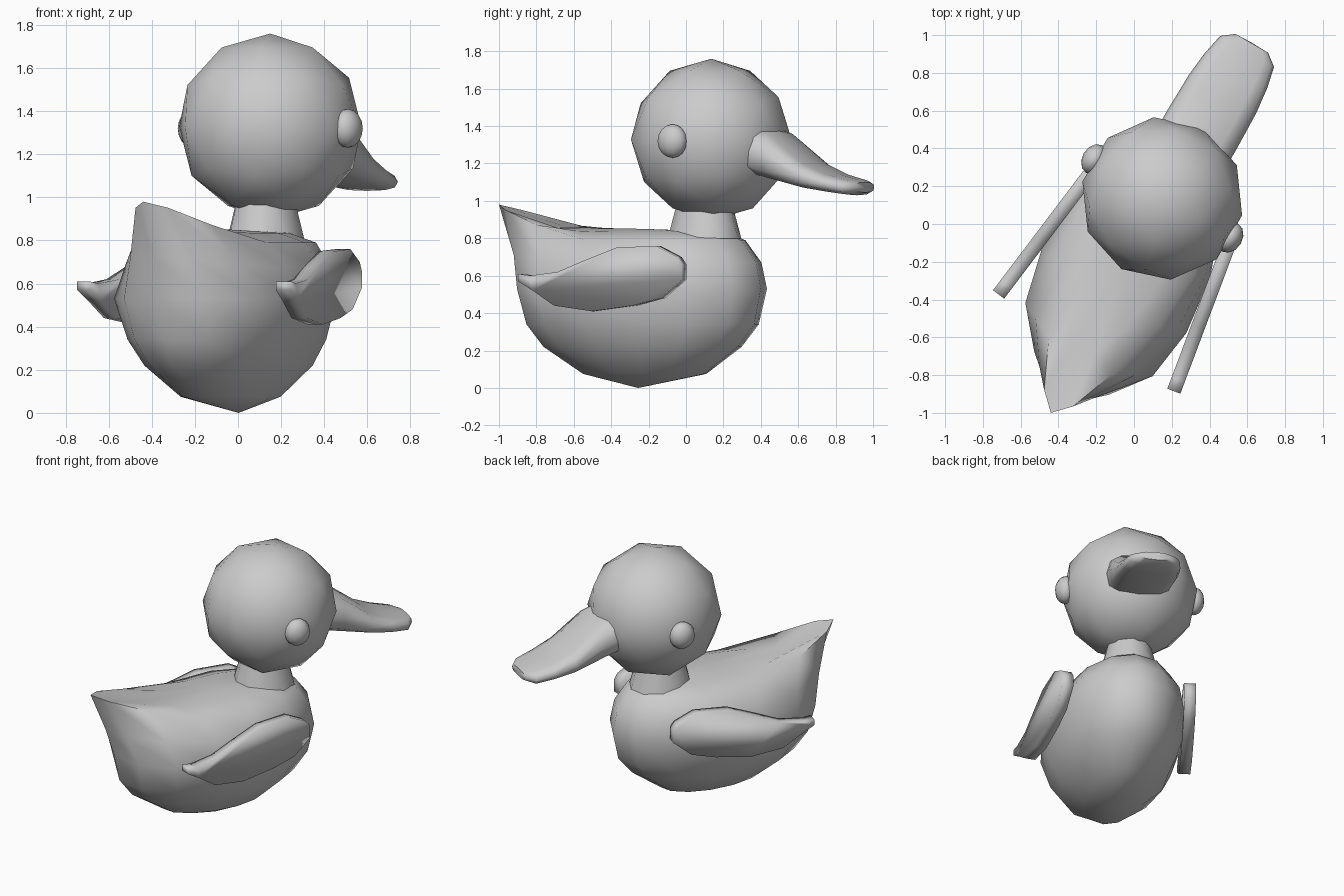
import bpy, bmesh, math
from mathutils import Matrix, Vector

if "Cube" in bpy.data.objects:
    bpy.data.objects.remove(bpy.data.objects["Cube"])

# Built facing +y about the line x = AXIS, then turned 30 degrees clockwise
TURN = Matrix.Rotation(math.radians(-30), 4, 'Z')
AXIS = 0.062


def finish(name, bm, turn=True, angle=60):
    bmesh.ops.recalc_face_normals(bm, faces=bm.faces)
    if turn:
        bm.transform(TURN)
    mesh = bpy.data.meshes.new(name)
    bm.to_mesh(mesh)
    bm.free()
    ob = bpy.data.objects.new(name, mesh)
    bpy.context.collection.objects.link(ob)
    bpy.ops.object.select_all(action='DESELECT')
    ob.select_set(True)
    bpy.context.view_layer.objects.active = ob
    bpy.ops.object.shade_smooth_by_angle(angle=math.radians(angle))
    return ob


def loft(name, rings, start, end, angle=60):
    """Skin rings of points, closing each end with a fan to a point."""
    bm = bmesh.new()
    loops = [[bm.verts.new(p) for p in r] for r in rings]
    n = len(loops[0])
    for a, b in zip(loops, loops[1:]):
        for i in range(n):
            j = (i + 1) % n
            bm.faces.new((a[i], a[j], b[j], b[i]))
    for loop, tip in ((loops[0], start), (loops[-1], end)):
        v = bm.verts.new(tip)
        for i in range(n):
            bm.faces.new((loop[i], loop[(i + 1) % n], v))
    return finish(name, bm, angle=angle)


# Body: horizontal rings (z, front, back, half width, back taper, tail lift)
def body_ring(z, front, back, w, taper, lift, mid=-0.2, n=14):
    pts = []
    for i in range(n):
        t = math.tau * i / n
        c, s = math.cos(t), math.sin(t)
        y = mid + c * ((front - mid) if c > 0 else (mid - back))
        x = w * s * (1 - taper * max(0, -c))
        up = lift * max(0, (-0.5 - y) / 0.586)
        pts.append((0.07 - 0.045 * y + x, y, z + up))
    return pts


body = [(0.075, 0.15, -0.57, 0.19, 0, 0),
        (0.22, 0.35, -0.79, 0.325, -0.1, 0),
        (0.34, 0.45, -0.88, 0.375, -0.2, 0),
        (0.53, 0.49, -0.92, 0.43, -0.25, 0),
        (0.67, 0.46, -0.98, 0.405, 0.05, 0.06),
        (0.79, 0.37, -1.086, 0.34, 0.45, 0.19),
        (0.835, 0.26, -0.75, 0.2, 0.3, 0.06)]
loft("body", [body_ring(*b) for b in body], (0.13, -0.22, 0), (0.08, -0.2, 0.85))

# Neck
bm = bmesh.new()
bmesh.ops.create_cone(bm, cap_ends=True, segments=10, radius1=0.205, radius2=0.15,
                      depth=0.2, matrix=Matrix.Translation((AXIS, 0.15, 0.9))
                      @ Matrix.Diagonal((0.88, 1, 1, 1)))
finish("neck", bm)

# Head
bm = bmesh.new()
bmesh.ops.create_icosphere(bm, subdivisions=2, radius=0.432,
                           matrix=Matrix.Translation((AXIS, 0.192, 1.328)))
finish("head", bm)

# Eyes
for side, label in ((1, "right"), (-1, "left")):
    bm = bmesh.new()
    bmesh.ops.create_uvsphere(
        bm, u_segments=12, v_segments=8, radius=1,
        matrix=Matrix.Translation((AXIS + side * 0.415, 0.192, 1.32))
        @ Matrix.Diagonal((0.065, 0.085, 0.09, 1)))
    finish(label + "_eye", bm)


# Bill: upright rings with squarish corners (y, bottom z, top z, half width)
def bill_ring(y, lo, hi, w, n=12):
    def soft(v):
        return math.copysign(abs(v) ** 0.7, v)
    return [(AXIS + w * soft(math.cos(math.tau * i / n)), y,
             (lo + hi) / 2 + (hi - lo) / 2 * soft(math.sin(math.tau * i / n)))
            for i in range(n)]


bill = [(0.50, 1.14, 1.41, 0.21), (0.62, 1.11, 1.37, 0.21),
        (0.83, 1.065, 1.205, 0.205), (0.97, 1.045, 1.145, 0.19),
        (1.09, 1.03, 1.115, 0.165), (1.14, 1.045, 1.10, 0.10)]
loft("bill", [bill_ring(*b) for b in bill], (AXIS, 0.5, 1.27), (AXIS, 1.143, 1.07))

# Wings: slab cut to a side outline (fraction along the wing, z)
OUTLINE = [(0, 0.61), (0.07, 0.60), (0.24, 0.62), (0.40, 0.68), (0.60, 0.75),
           (0.84, 0.76), (0.97, 0.70), (1, 0.66), (1, 0.58), (0.87, 0.48),
           (0.70, 0.44), (0.45, 0.41), (0.22, 0.44), (0.09, 0.52), (0, 0.57)]


def wing(name, back, front, thick=0.074):
    back, front = Vector((*back, 0)), Vector((*front, 0))
    side = (front - back).normalized().cross(Vector((0, 0, 1))) * thick
    bm = bmesh.new()
    face = bm.faces.new([bm.verts.new(back.lerp(front, s) + Vector((0, 0, z)) - side / 2)
                         for s, z in OUTLINE])
    ext = bmesh.ops.extrude_face_region(bm, geom=[face], use_keep_orig=True)
    bmesh.ops.translate(bm, vec=side,
                        verts=[g for g in ext["geom"] if isinstance(g, bmesh.types.BMVert)])
    finish(name, bm, turn=False, angle=180)


wing("right_wing", (0.211, -0.885), (0.54, -0.01))
wing("left_wing", (-0.717, -0.373), (-0.151, 0.375))
